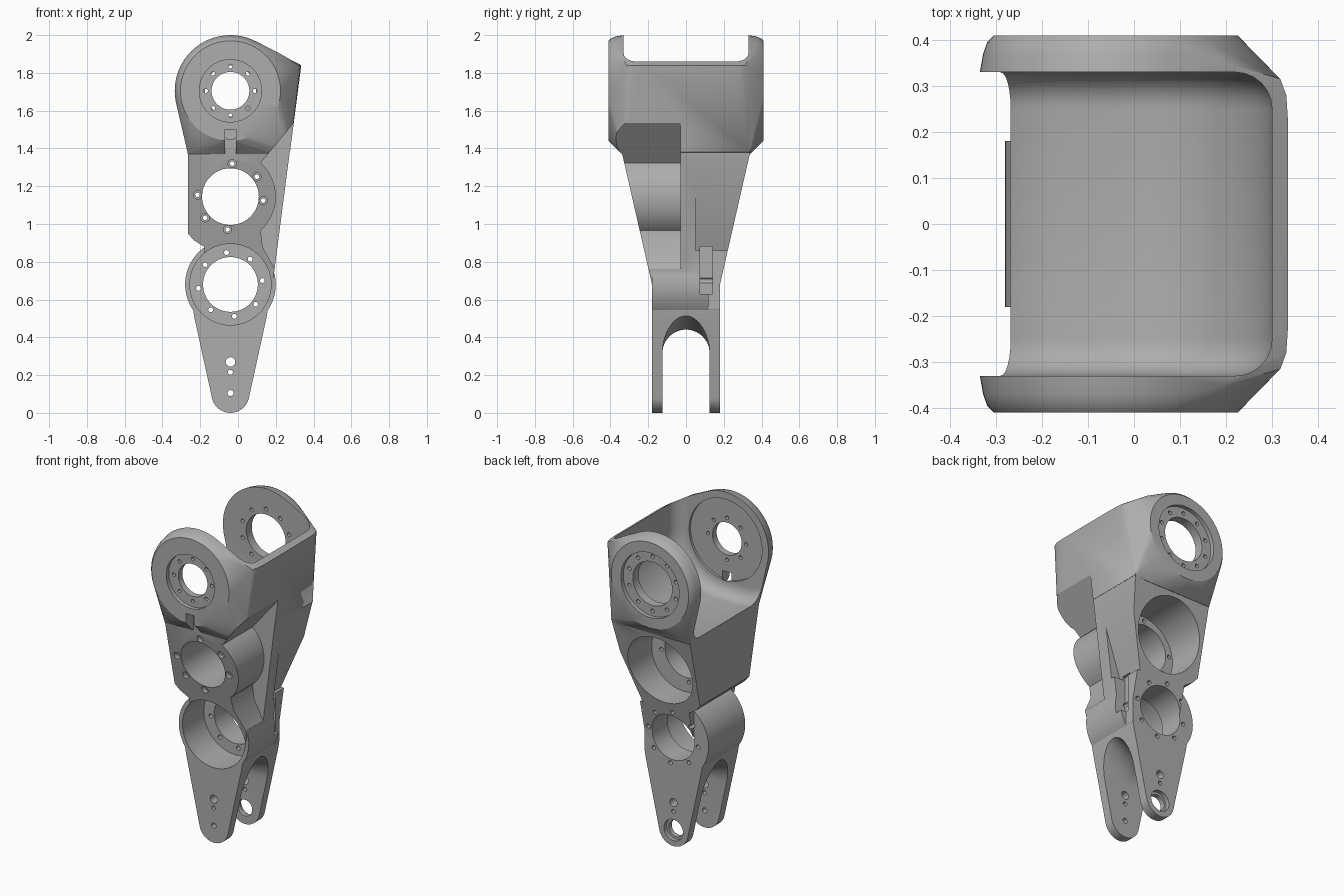
import bpy, bmesh
from math import sin, cos, pi, radians

if "Cube" in bpy.data.objects:
    bpy.data.objects.remove(bpy.data.objects["Cube"])

CX = -0.04                      # shared centre line of all bores
TOP, MID, LOW = 1.705, 1.145, 0.68


def make(name, bm):
    bmesh.ops.recalc_face_normals(bm, faces=bm.faces)
    me = bpy.data.meshes.new(name)
    bm.to_mesh(me)
    bm.free()
    ob = bpy.data.objects.new(name, me)
    bpy.context.collection.objects.link(ob)
    return ob


def arc(x, z, r, a0=0, a1=360, n=64):
    full = a1 - a0 == 360
    steps = n if full else n - 1
    return [(x + r * cos(radians(a0 + (a1 - a0) * i / steps)),
             z + r * sin(radians(a0 + (a1 - a0) * i / steps))) for i in range(n)]


def loft(bm, sections):
    """Join equal-length outlines into a closed solid."""
    loops = [[bm.verts.new(p) for p in s] for s in sections]
    bm.faces.new(loops[0])
    bm.faces.new(loops[-1][::-1])
    for a, b in zip(loops, loops[1:]):
        for i in range(len(a)):
            j = (i + 1) % len(a)
            bm.faces.new((a[i], b[i], b[j], a[j]))


def add_prism(bm, pts, front, back):
    """Extrude an x-z outline between two y limits (numbers or functions of z)."""
    lim = [f if callable(f) else (lambda z, f=f: f) for f in (front, back)]
    loft(bm, [[(x, f(z), z) for x, z in pts] for f in lim])


def prism(name, pts, front, back):
    bm = bmesh.new()
    add_prism(bm, pts, front, back)
    return make(name, bm)


def rods(name, specs, n=64):
    """Cylinders along y, each given as x, z, radius, front, back."""
    bm = bmesh.new()
    for x, z, r, f, b in specs:
        add_prism(bm, arc(x, z, r, n=n), f, b)
    return make(name, bm)


def hull(name, pts):
    bm = bmesh.new()
    for p in pts:
        bm.verts.new(p)
    res = bmesh.ops.convex_hull(bm, input=bm.verts)
    junk = {g for g in res["geom_interior"] + res["geom_unused"]
            if isinstance(g, bmesh.types.BMVert)}
    bmesh.ops.delete(bm, geom=list(junk), context="VERTS")
    bmesh.ops.dissolve_limit(bm, angle_limit=0.002, verts=bm.verts, edges=bm.edges)
    return make(name, bm)


def ring(y, r, x=CX, z=TOP):
    return [(xx, y, zz) for xx, zz in arc(x, z, r)]


def circle_of(z, radius, r, f, b, count, start=0):
    return [(x, zz, r, f, b) for x, zz in arc(CX, z, radius, start, start + 360, count)]


def box(name, x0, x1, y0, y1, z0, z1):
    return prism(name, [(x0, z0), (x1, z0), (x1, z1), (x0, z1)], y0, y1)


def boolean(target, tool, op):
    mod = target.modifiers.new(op, "BOOLEAN")
    mod.operation, mod.object, mod.solver = op, tool, "EXACT"
    bpy.context.view_layer.objects.active = target
    bpy.ops.object.modifier_apply(modifier=mod.name)
    bpy.data.objects.remove(tool)


def taper(z):
    return 0.18 + (z - LOW) * 0.2286


# Head: two round ears blended into a ridge on the left side
points = []
for s in (-1, 1):
    for y, r in ((0.33, 0.295), (0.37, 0.288), (0.395, 0.279), (0.41, 0.265)):
        points += ring(s * y, r)
    points += [(0.335, s * 0.22, 1.84), (0.331, s * 0.28, 1.84), (0.318, s * 0.315, 1.84),
               (0.2, s * 0.35, 1.914), (0.275, s * 0.338, 1.38),
               (0.2, s * 0.34, 1.37), (-0.265, s * 0.34, 1.37)]
link = hull("link_bracket", points)

# Tapered middle body, lower bearing housing and legs
boolean(link, prism("middle_body", [(-0.265, 1.39), (-0.265, 0.95), (-0.235, 0.915), (-0.18, 0.88),
                                    (-0.18, LOW), (0.183, LOW), (0.275, 1.39)],
                    lambda z: -taper(z), taper), "UNION")
boolean(link, rods("lower_housing", [(CX, LOW, 0.24, -0.18, 0.18)]), "UNION")
leg = arc(CX, 0.1, 0.1, 190, 350, 24) + [(0.15, 0.5), (0.17, 0.62), (-0.25, 0.62), (-0.23, 0.5)]
boolean(link, prism("legs", leg, -0.18, 0.18), "UNION")

# Cavity between the ears: rounded corners, open upwards and to the right
points = []
for s in (-1, 1):
    for i in range(7):
        a = pi / 2 * i / 6
        y, r = s * (0.25 + 0.08 * sin(a)), 0.26 + 0.08 * cos(a)
        points += ring(y, r) + ring(y, r, z=TOP + 0.3) + ring(y, r, x=CX - 0.12)
boolean(link, hull("ear_cavity", points), "DIFFERENCE")

# Fork gap, its arch rising towards both sides
bm = bmesh.new()
sections = []
for dx in (-0.3, -0.03, 0.03, 0.3):
    rise = 0.9 + 3.6 * abs(dx)
    arch = [(y, 0.315 + z * rise) for y, z in arc(0, 0, 0.125, 180, 0, 24)]
    sections.append([(CX + dx, y, z) for y, z in [(-0.125, -0.1)] + arch + [(0.125, -0.1)]])
loft(bm, sections)
boolean(link, make("fork_gap", bm), "DIFFERENCE")

# Side relief around the front boss, leaving a central rib
relief = [(0.4, 1.66), (0.3, 1.54)] + arc(CX, MID, 0.24, 48, -48, 24)
relief += [(0.13, 0.88), (0.2, 0.75), (0.4, 0.75)]
boolean(link, prism("side_relief", relief, -0.5, -0.03), "DIFFERENCE")

# Round rear pocket, with the wall beside it sloping inwards below
boolean(link, rods("rear_pocket", [(-0.02, 1.125, 0.22, 0.05, 0.5)]), "DIFFERENCE")
boolean(link, prism("rear_side_slope", [(0.249, 1.18), (0.14, 0.86), (0.4, 0.86), (0.4, 1.18)],
                    0.05, 0.5), "DIFFERENCE")
boolean(link, box("rear_side_notch", 0.13, 0.4, 0.075, 0.14, 0.63, 0.88), "DIFFERENCE")
boolean(link, box("rear_corner_cut", 0.16, 0.4, 0.12, 0.5, 0.5, 0.88), "DIFFERENCE")

# Large bores and stepped recesses
bores = [
    (CX, TOP, 0.165, -0.5, -0.385), (CX, TOP, 0.1, -0.5, -0.2), (CX, TOP, 0.25, -0.345, -0.3),
    (CX, TOP, 0.2, 0.385, 0.5), (CX, TOP, 0.135, 0.2, 0.5),
    (CX, MID, 0.15, -0.5, 0.5),
    (CX, LOW, 0.215, -0.5, 0.03), (CX, LOW, 0.145, -0.4, 0.5),
    (CX, 0.1, 0.05, 0.1, 0.3), (CX, 0.1, 0.065, 0.155, 0.3),
]
for spec in bores:
    boolean(link, rods("bore", [spec]), "DIFFERENCE")

# Slot below the front ear
boolean(link, box("front_slot", -0.07, -0.01, -0.5, -0.335, 1.27, 1.5), "DIFFERENCE")
boolean(link, box("slot_window", -0.06, -0.02, -0.4, -0.28, 1.45, 1.5), "DIFFERENCE")

# Screw holes
holes = circle_of(TOP, 0.13, 0.011, -0.5, -0.2, 8, 90)
holes += circle_of(TOP, 0.168, 0.012, 0.2, 0.5, 10, 90)
holes += circle_of(LOW, 0.17, 0.013, 0.0, 0.5, 8, 97)
holes += [(CX, z, r, -0.3, 0.3) for z, r in ((0.105, 0.016), (0.215, 0.013), (0.27, 0.025))]
boolean(link, rods("screw_holes", holes, 16), "DIFFERENCE")
sinks, shafts = [], []
for deg in (87, 37, -7, -95, -140, 177):
    x, z = CX + 0.175 * cos(radians(deg)), MID + 0.175 * sin(radians(deg))
    sinks.append((x, z, 0.022, -0.5, 0.03 - taper(z)))
    shafts.append((x, z, 0.012, -0.5, 0.5))
boolean(link, rods("boss_sinks", sinks, 16), "DIFFERENCE")
boolean(link, rods("boss_shafts", shafts, 16), "DIFFERENCE")

# Plain grey metal
grey = bpy.data.materials.new("plain grey")
grey.use_nodes = True
colour = (0.42, 0.42, 0.42, 1)
grey.diffuse_color = colour
grey.node_tree.nodes["Principled BSDF"].inputs["Base Color"].default_value = colour
link.data.materials.clear()
link.data.materials.append(grey)
for poly in link.data.polygons:
    poly.material_index = 0

bpy.ops.object.select_all(action="DESELECT")
link.select_set(True)
bpy.context.view_layer.objects.active = link
bpy.ops.object.shade_smooth_by_angle(angle=radians(25))
